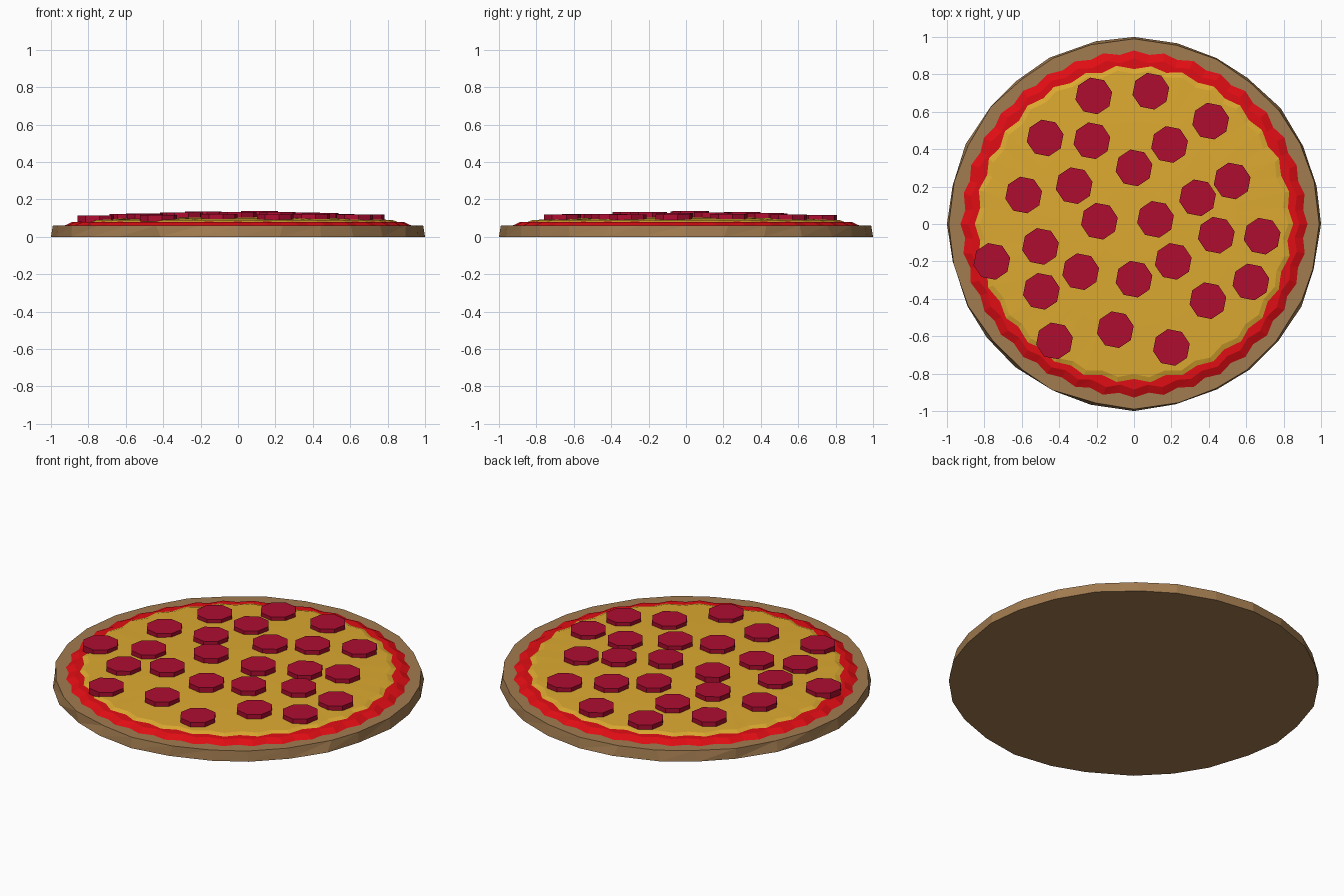
import bpy, bmesh, random
from math import sin, cos, pi, hypot

if "Cube" in bpy.data.objects:
    bpy.data.objects.remove(bpy.data.objects["Cube"])

random.seed(4)


def material(name, rgb):
    m = bpy.data.materials.new(name)
    m.diffuse_color = (*rgb, 1)
    m.use_nodes = True
    m.node_tree.nodes["Principled BSDF"].inputs["Base Color"].default_value = m.diffuse_color
    return m


def layer(name, rings, sides, wave, jitter, mat, bottom=False):
    """Flat-shaded disc from (radius, z) rings; every other rim point pulled in by wave."""
    bm = bmesh.new()
    loops = []
    for r, z in rings:
        loop = []
        for i in range(sides):
            a = 2 * pi * i / sides
            pull = wave * (i % 2) * (r > 0.7)
            if i % (sides // 4):
                pull += random.uniform(0, jitter)
                a += random.uniform(-jitter, jitter) * 2
            loop.append(bm.verts.new(((r - pull) * cos(a), (r - pull) * sin(a), z)))
        loops.append(loop)
    for lo, hi in zip(loops, loops[1:]):
        for i in range(sides):
            j = (i + 1) % sides
            bm.faces.new((lo[i], lo[j], hi[j]))
            bm.faces.new((lo[i], hi[j], hi[i]))
    bm.faces.new(loops[-1])
    if bottom:
        bm.faces.new(loops[0][::-1])
    mesh = bpy.data.meshes.new(name)
    bm.to_mesh(mesh)
    bm.free()
    obj = bpy.data.objects.new(name, mesh)
    bpy.context.collection.objects.link(obj)
    mesh.materials.append(mat)
    return obj


crust_mat = material("baked_dough", (0.36, 0.20, 0.08))
sauce_mat = material("tomato_red", (0.75, 0.004, 0.007))
cheese_mat = material("cheese_yellow", (0.72, 0.40, 0.03))
meat_mat = material("pepperoni_red", (0.42, 0.004, 0.03))

# Stacked layers: crust, sauce with scalloped rim, gently domed cheese
layer("crust", [(1.0, 0), (0.99, 0.06)], 28, 0, 0.012, crust_mat, True)
layer("sauce", [(0.93, 0.059), (0.885, 0.08), (0.8, 0.081)], 72, 0.02, 0.003, sauce_mat, True)
layer("cheese", [(0.855, 0.079), (0.825, 0.09), (0.55, 0.1), (0.2, 0.108)],
      60, 0.022, 0.004, cheese_mat, True)

# Octagonal pepperoni slices following the dome
spots = [(-.215, .685), (.09, .71), (.41, .55), (-.475, .46), (-.225, .445), (.19, .425),
         (0, .3), (.525, .23), (-.59, .155), (-.32, .205), (.34, .14), (-.185, .015),
         (.115, .025), (.44, -.06), (.685, -.065), (-.76, -.2), (-.5, -.12), (-.285, -.255),
         (0, -.295), (.21, -.2), (.625, -.31), (.395, -.41), (-.495, -.36), (-.425, -.625),
         (-.1, -.565), (.2, -.66)]
for n, (x, y) in enumerate(spots, 1):
    top = 0.142 - 0.034 * hypot(x, y)
    slice_ = layer(f"pepperoni_{n:02d}", [(0.1, -0.035), (0.1, 0)], 8, 0, 0, meat_mat, True)
    slice_.location = (x, y, top)
    slice_.rotation_euler.z = 0.2
